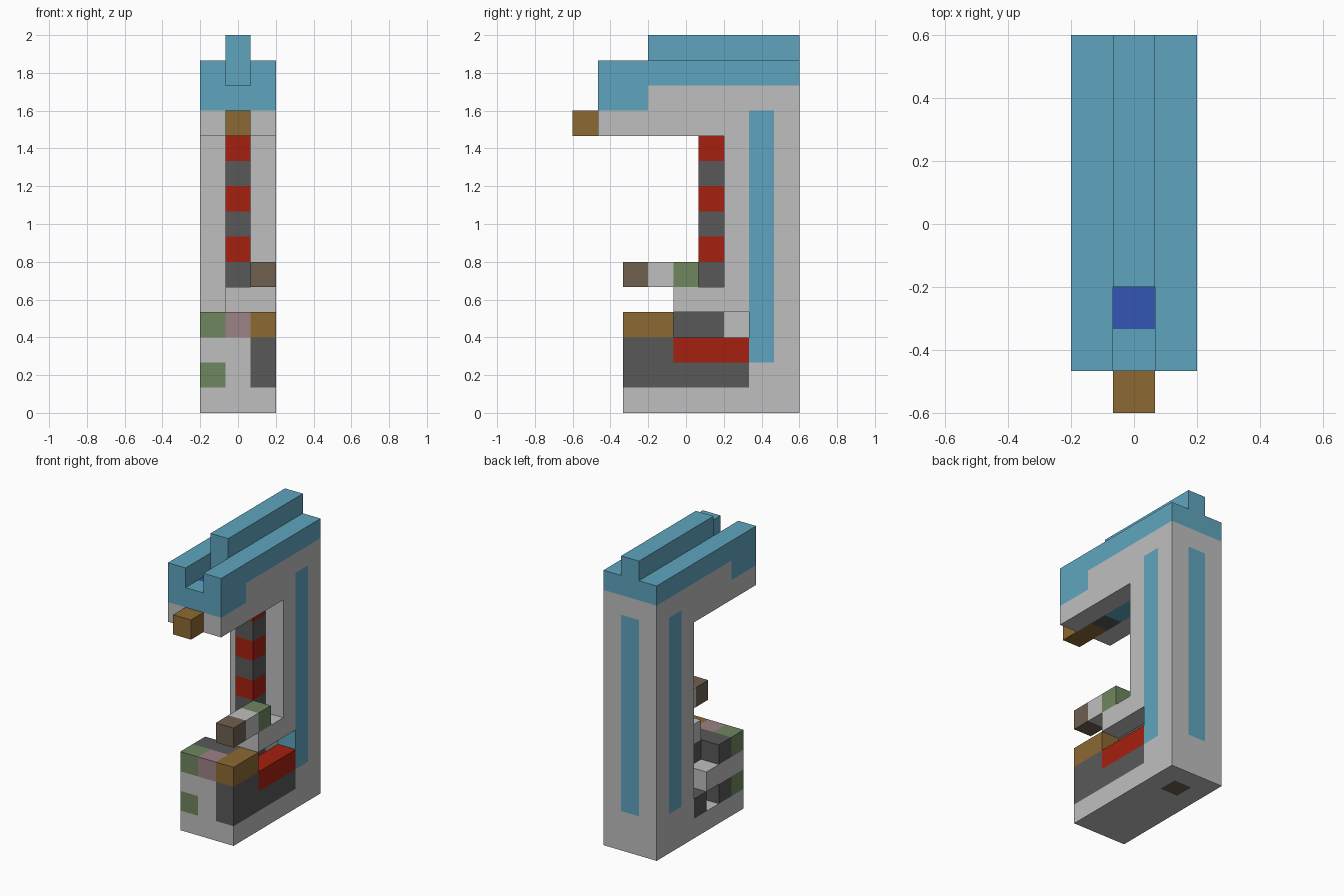
import bpy
import bmesh
from mathutils import Vector

cube = bpy.data.objects.get("Cube")
if cube:
    bpy.data.objects.remove(cube, do_unlink=True)

UNIT = 2 / 15                       # edge of one building block
ORIGIN = Vector((-0.2, -0.6, 0))


def material(name, hex_code):
    """Flat material from an sRGB hex code."""
    srgb = [int(hex_code[i:i + 2], 16) / 255 for i in (0, 2, 4)]
    colour = [((c + 0.055) / 1.055) ** 2.4 for c in srgb] + [1]
    mat = bpy.data.materials.new(name)
    mat.use_nodes = True
    mat.diffuse_color = colour
    bsdf = next(n for n in mat.node_tree.nodes if n.type == 'BSDF_PRINCIPLED')
    bsdf.inputs["Base Color"].default_value = colour
    return mat


MATS = {name: material(name, code) for name, code in {
    "light_grey": "bfbfbf", "dark_grey": "595959", "sky_blue": "5fa5be",
    "deep_blue": "3355b3", "red": "a5200f", "ochre": "8c6932",
    "taupe": "6e6050", "sage_green": "6e865e", "dusty_pink": "9c8286"}.items()}
NAMES = list(MATS)

cells = {}                          # block position -> (part, colour)


def fill(part, colour, x, y, z):
    """Fill inclusive block ranges; later fills replace earlier ones."""
    for i in range(x[0], x[1] + 1):
        for j in range(y[0], y[1] + 1):
            for k in range(z[0], z[1] + 1):
                cells[i, j, k] = (part, colour)


def clear(x, y, z):
    for i in range(x[0], x[1] + 1):
        for j in range(y[0], y[1] + 1):
            for k in range(z[0], z[1] + 1):
                cells.pop((i, j, k), None)


ALL, RIGHT, MID, LEFT = (0, 2), (0, 0), (1, 1), (2, 2)

# Base plate and rear column with inlaid stripes
fill("base_plate", "light_grey", ALL, (2, 8), (0, 0))
fill("base_plate", "taupe", MID, (7, 7), (0, 0))
fill("column", "light_grey", ALL, (6, 8), (1, 12))
for x, y in ((RIGHT, 7), (LEFT, 7), (MID, 8)):
    fill("column", "sky_blue", x, (y, y), (2, 11))

# Head arm with snout
fill("head", "light_grey", ALL, (1, 5), (11, 12))
fill("head", "ochre", MID, (0, 1), (11, 11))
fill("head", "dark_grey", MID, (2, 2), (11, 11))
fill("head", "sky_blue", MID, (3, 4), (11, 11))

# Top cover, sight channel and ridge
fill("top_cover", "sky_blue", ALL, (1, 8), (13, 13))
fill("top_cover", "sky_blue", ALL, (1, 2), (12, 12))
fill("top_cover", "deep_blue", MID, (2, 2), (12, 12))
clear(MID, (1, 2), (13, 13))
fill("top_ridge", "sky_blue", MID, (3, 8), (14, 14))

# Banded rod in front of the column
for z in range(5, 11):
    fill("rod", "dark_grey" if z % 2 else "red", MID, (5, 5), (z, z))

# Stage core and its left wall
fill("stage", "light_grey", MID, (2, 5), (1, 2))
fill("stage", "dusty_pink", MID, (2, 2), (3, 3))
fill("stage", "dark_grey", MID, (3, 5), (3, 3))
fill("left_wall", "dark_grey", LEFT, (2, 6), (1, 2))
fill("left_wall", "red", LEFT, (4, 6), (2, 2))
fill("left_wall", "ochre", LEFT, (2, 3), (3, 3))
clear(LEFT, (4, 6), (3, 3))

# Open framework on the right
fill("right_frame", "sage_green", RIGHT, (2, 2), (1, 3))
fill("right_frame", "light_grey", RIGHT, (2, 4), (2, 2))
fill("right_frame", "dark_grey", RIGHT, (3, 3), (3, 3))
for y in (3, 5):
    fill("right_frame", "dark_grey", RIGHT, (y, y), (1, 1))

# Upper shelf and the small arm on it
fill("shelf", "light_grey", (1, 2), (4, 5), (4, 4))
for y, colour in ((2, "taupe"), (3, "light_grey"), (4, "sage_green")):
    fill("small_arm", colour, LEFT, (y, y), (5, 5))

# One mesh per part, holding only the exposed block faces
for part in dict.fromkeys(p for p, _ in cells.values()):
    bm = bmesh.new()
    for cell, (owner, colour) in cells.items():
        if owner != part:
            continue
        centre = ORIGIN + (Vector(cell) + Vector((0.5, 0.5, 0.5))) * UNIT
        for axis in range(3):
            for sign in (-1, 1):
                n = Vector((0, 0, 0))
                n[axis] = sign
                if tuple(int(c + d) for c, d in zip(cell, n)) in cells:
                    continue
                u = Vector((n.y, n.z, n.x))
                v = n.cross(u)
                corners = [centre + (n + u * a + v * b) * UNIT / 2
                           for a, b in ((-1, -1), (1, -1), (1, 1), (-1, 1))]
                face = bm.faces.new([bm.verts.new(c) for c in corners])
                face.material_index = NAMES.index(colour)
    bmesh.ops.remove_doubles(bm, verts=bm.verts, dist=0.001)
    mesh = bpy.data.meshes.new(part)
    for mat in MATS.values():
        mesh.materials.append(mat)
    bm.to_mesh(mesh)
    bm.free()
    bpy.context.collection.objects.link(bpy.data.objects.new(part, mesh))
